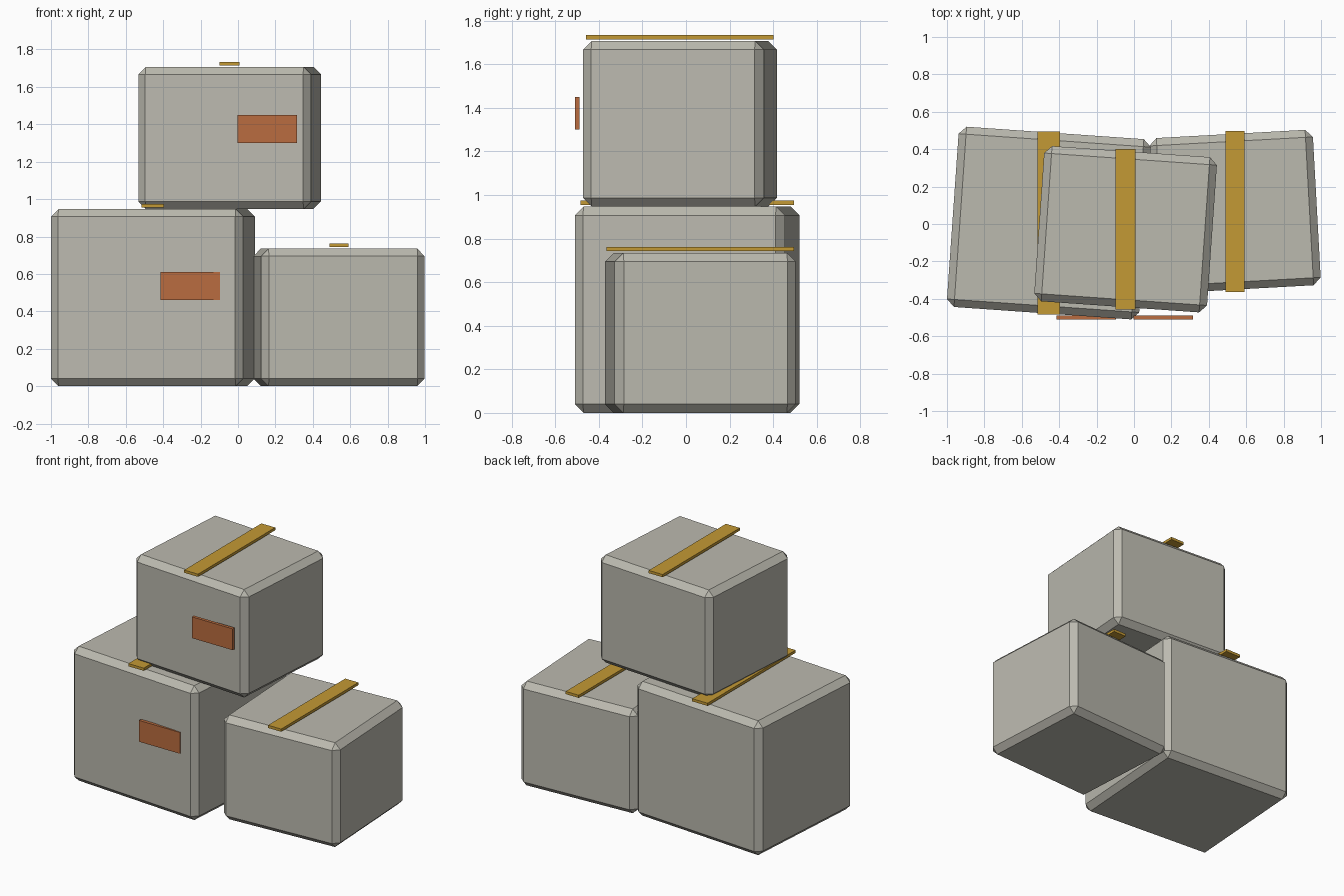
import bpy
from mathutils import Matrix

if "Cube" in bpy.data.objects:
    bpy.data.objects.remove(bpy.data.objects["Cube"])


def material(name, rgb):
    m = bpy.data.materials.new(name)
    m.diffuse_color = (*rgb, 1)
    m.use_nodes = True
    m.node_tree.nodes["Principled BSDF"].inputs["Base Color"].default_value = m.diffuse_color
    return m


CARD = material("grey_card", (0.50, 0.49, 0.43))
TAPE = material("yellow_tape", (0.55, 0.32, 0.035))
LABEL = material("rust_label", (0.49, 0.15, 0.05))


def block(name, lo, hi, mat, turn=0.0, bevel=0.0):
    """Box between two corners, turned about its own vertical axis."""
    centre = [(a + b) / 2 for a, b in zip(lo, hi)]
    size = [b - a for a, b in zip(lo, hi)]
    bpy.ops.mesh.primitive_cube_add(size=1, location=centre)
    ob = bpy.context.object
    ob.name = name
    ob.data.transform(Matrix.Diagonal((*size, 1)))
    ob.rotation_euler.z = turn
    ob.data.materials.append(mat)
    if bevel:
        mod = ob.modifiers.new("chamfer", 'BEVEL')
        mod.width = bevel
        mod.segments = 1
    return ob


# name, centre x, centre y, half width, half depth, bottom, top, turn, tape half width, tape half length
BOXES = [
    ("large_box", -0.455, 0.005, 0.515, 0.483, 0.0, 0.947, -0.07, 0.06, 0.49),
    ("small_box", 0.54, 0.066, 0.438, 0.416, 0.0, 0.735, 0.055, 0.051, 0.43),
    ("upper_box", -0.045, -0.028, 0.463, 0.416, 0.947, 1.707, -0.07, 0.054, 0.43),
]
for name, x, y, w, d, z0, z1, turn, tw, tl in BOXES:
    block(name, (x - w, y - d, z0), (x + w, y + d, z1), CARD, turn, 0.04)
    # straight tape strip just above the lid
    block(name + "_tape", (x - tw, y - tl, z1 + 0.008), (x + tw, y + tl, z1 + 0.027), TAPE)

# shipping labels on the front
for name, x, z in (("large_box_label", -0.256, 0.535), ("upper_box_label", 0.157, 1.375)):
    block(name, (x - 0.159, -0.51, z - 0.075), (x + 0.159, -0.488, z + 0.075), LABEL)
